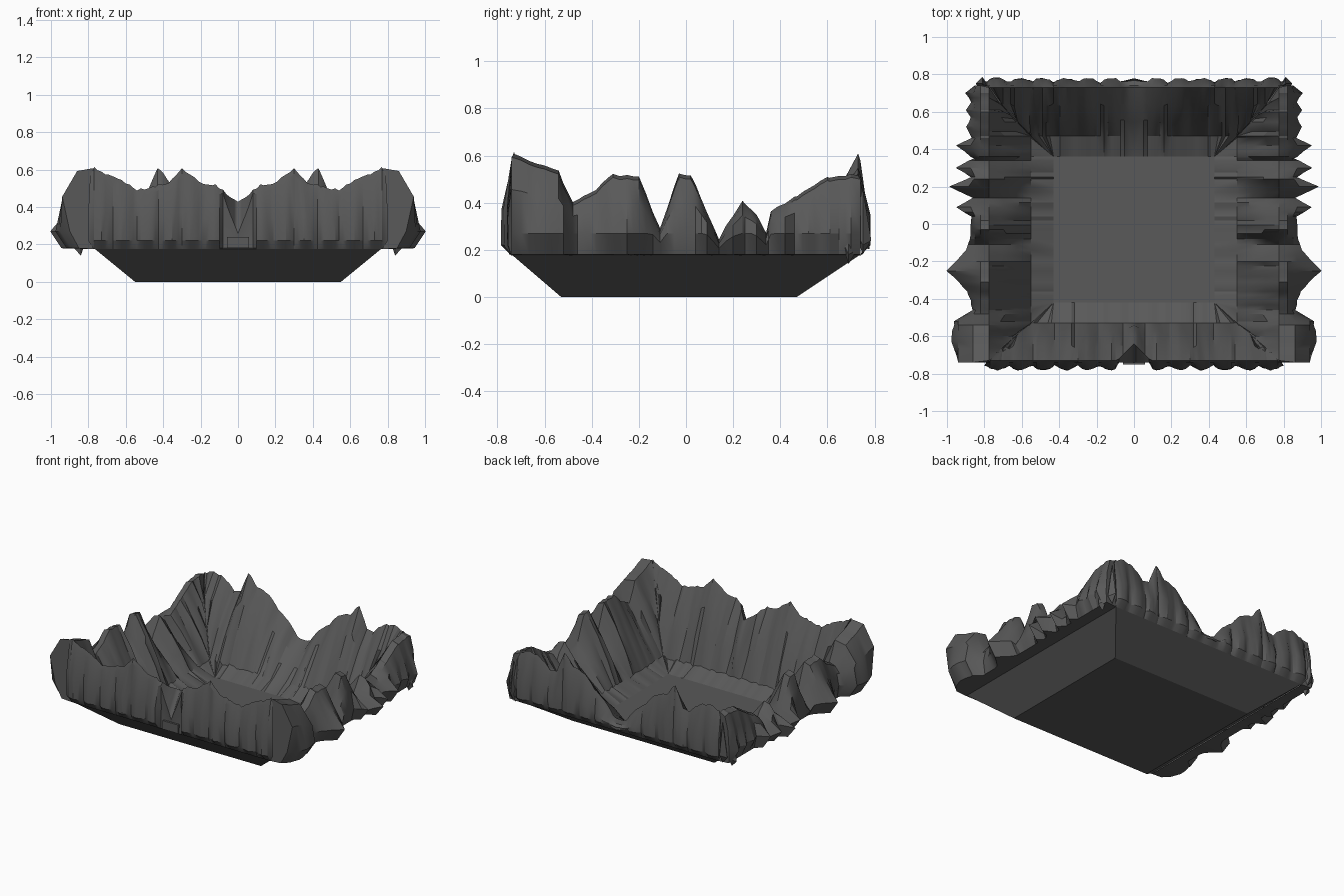
import bpy, bmesh, random, math
from mathutils import Vector

if "Cube" in bpy.data.objects:
    bpy.data.objects.remove(bpy.data.objects["Cube"])

random.seed(7)
rock = bpy.data.materials.new("dark_rock")
rock.diffuse_color = (.1, .1, .1, 1)
rock.use_nodes = True
rock.node_tree.nodes["Principled BSDF"].inputs["Base Color"].default_value = rock.diffuse_color


def lerp(table, t):
    """Piecewise-linear lookup in a list of (t, value) pairs."""
    if t <= table[0][0]:
        return table[0][1]
    for (a, va), (b, vb) in zip(table, table[1:]):
        if t <= b:
            return va + (vb - va) * (t - a) / (b - a)
    return table[-1][1]


def finish(name, bm, up=1, mirror=True):
    bmesh.ops.remove_doubles(bm, verts=bm.verts, dist=0.0005)
    bmesh.ops.recalc_face_normals(bm, faces=bm.faces)
    bm.normal_update()
    if up * sum(f.normal.z * f.calc_area() for f in bm.faces) < 0:
        bmesh.ops.reverse_faces(bm, faces=bm.faces)
    me = bpy.data.meshes.new(name)
    bm.to_mesh(me)
    bm.free()
    me.materials.append(rock)
    ob = bpy.data.objects.new(name, me)
    bpy.context.collection.objects.link(ob)
    if mirror:
        ob.modifiers.new("Mirror", "MIRROR")
    bpy.ops.object.select_all(action='DESELECT')
    ob.select_set(True)
    bpy.context.view_layer.objects.active = ob
    bpy.ops.object.shade_smooth_by_angle(angle=0.5)
    return ob


def stations(keys, step):
    """Key positions plus in-between ones at about the given step."""
    out = []
    for a, b in zip(keys, keys[1:]):
        n = max(1, round((b - a) / step))
        out += [a + (b - a) * i / n for i in range(n)]
    return out + [keys[-1]]


def wall(name, place, along, section, lo, hi, cap=False):
    """Loft cross-sections along a wall; lo/hi trim each row to mitre corners."""
    bm = bmesh.new()
    cols = []
    for s in along:
        cols.append([bm.verts.new(place(min(max(s, l), h), o, z))
                     for (o, z), l, h in zip(section(s), lo, hi)])
    for a, b in zip(cols, cols[1:]):
        for k in range(len(a) - 1):
            bm.faces.new((a[k], a[k + 1], b[k + 1], b[k]))
    if cap:
        for c in (cols[0], cols[-1]):
            bm.faces.new(c[4:])
    return finish(name, bm)


def jit(a):
    return random.uniform(-a, a)


def dome(s):
    """Rounded shard profile, 0 at the creases and 1 in between."""
    return math.sqrt(abs(math.sin(math.pi * (s - .06) / .122)))


# crest heights and outward bulges
front_h = [(0, .43), (.06, .47), (.12, .52), (.19, .52), (.30, .61), (.37, .53),
           (.46, .51), (.54, .49), (.60, .53), (.69, .57), (.77, .61)]
back_h = [(0, .25), (.05, .27), (.12, .36), (.20, .42), (.27, .50), (.36, .53),
          (.43, .61), (.49, .47), (.54, .46), (.62, .53), (.70, .55), (.77, .52)]
side_h = [(-.74, .61), (-.63, .57), (-.54, .53), (-.48, .40), (-.38, .46),
          (-.31, .52), (-.20, .51), (-.11, .29), (-.03, .52), (.02, .52), (.14, .25),
          (.24, .41), (.30, .35), (.34, .27), (.36, .36), (.47, .43), (.60, .51), (.74, .52)]
side_x = [(-.74, .90), (-.70, .95), (-.63, .98), (-.52, .96), (-.46, .86), (-.36, .89),
          (-.25, 1.0), (-.14, .90), (-.05, .87), (.04, .87), (.09, .95), (.14, .86),
          (.20, .99), (.25, .87), (.30, .95), (.35, .86), (.42, .95), (.46, .87), (.52, .90),
          (.57, .87), (.61, .90), (.65, .87), (.70, .90), (.74, .85)]
X_TRIM = [.43, .55, .62, .70, .77, .79, .80, .80, .77]


def long_section(table, inner, front):
    def section(s):
        h = lerp(table, s) + jit(.006)
        out = .745 + .035 * dome(s) + jit(.004)
        top = h - .03
        rim = .73
        if front and s < .09:                       # recessed notch in the middle
            top = h - .17 * (1 - s / .09)
            out = .735
            rim = .64 + s
        d = rim - (inner + .11)
        h0 = .07 + jit(.012)
        bump = .012 - .03 * dome(s) + jit(.006)     # shards bulge into the basin
        return [(inner, .02), (inner + .11, h0),
                (inner + .11 + d * .33 + bump, h0 + (h - h0) * .34),
                (inner + .11 + d * .66 + bump * .7, h0 + (h - h0) * .70),
                (rim, h), (.74, top), (out, .18 + (top - .18) * .5),
                (out - jit(.004), .22), (.74, .175)]
    return section


def side_section(s):
    h = lerp(side_h, s) + jit(.006)
    b = lerp(side_x, s) + jit(.004)
    corner = s < -.5
    bump, h0 = jit(.018), .07 + jit(.012)
    low = min(.27, .17 + (h - .17) * .5)
    return [(.43, .02), (.55, h0),
            (.62 + bump, h0 + (h - h0) * .34), (.70 + bump, h0 + (h - h0) * .70),
            (.775, h), (.86 if corner else .82, h - .015),
            (.94 if corner else .84 + .3 * (b - .84), low + (h - low) * .55),
            (b, low), (max(.85, b - .06), .18), (.77, .175)]


# front and back cliffs (right half, mirrored)
fx = stations([k for k, _ in front_h] + [.80], .02)
wall("front_cliff", lambda s, o, z: (s, -o, z), fx, long_section(front_h, .42, True),
     [0] * 9, X_TRIM)
bx = stations([k for k, _ in back_h] + [.80], .02)
wall("back_cliff", lambda s, o, z: (s, o, z), bx, long_section(back_h, .36, False),
     [0] * 9, X_TRIM)

# side cliffs
keys = sorted(set([k for k, _ in side_h] + [k for k, _ in side_x]))
wall("side_cliff", lambda s, o, z: (o, s, z), stations(keys, .03), side_section,
     [-.42, -.53, -.60, -.67, -.73, -.74, -.74, -.74, -.74, -.74],
     [.36, .47, .56, .64, .73, .74, .74, .74, .74, .74], cap=True)

# thin pointed shards against the rear outer corners
bm = bmesh.new()
for x, y, z, r in ((.81, .75, .30, .04), (.84, .69, .26, .04), (.83, .62, .30, .04)):
    ring = [bm.verts.new((x + dx * r, y + dy * r, z + dz))
            for dx, dy, dz in ((-1, -.6, 0), (0, .9, -.06), (.9, 0, -.08), (0, -1, 0))]
    tip, foot = bm.verts.new((x, y, z + .16)), bm.verts.new((x, y, z - .12))
    for i in range(4):
        bm.faces.new((ring[i], ring[(i + 1) % 4], tip))
        bm.faces.new((ring[(i + 1) % 4], ring[i], foot))
finish("corner_shards", bm)

# small block at the foot of the front notch
bm = bmesh.new()
bmesh.ops.create_cube(bm, size=1)
for v in bm.verts:
    v.co = Vector((v.co.x * .12, -.72 + v.co.y * .06, .21 + v.co.z * .06))
finish("notch_block", bm, mirror=False)

# flat floor
bm = bmesh.new()
bm.faces.new([bm.verts.new(p) for p in
              ((-.43, -.42, .02), (.43, -.42, .02), (.43, .36, .02), (-.43, .36, .02))])
finish("floor", bm, mirror=False)

# tapered underside
bm = bmesh.new()
low = [bm.verts.new(p) for p in ((-.55, -.53, 0), (.55, -.53, 0), (.55, .47, 0), (-.55, .47, 0))]
top = [bm.verts.new(p) for p in
       ((-.77, -.74, .18), (.77, -.74, .18), (.77, .74, .18), (-.77, .74, .18))]
bm.faces.new(low)
for i in range(4):
    j = (i + 1) % 4
    bm.faces.new((low[i], low[j], top[j], top[i]))
finish("base", bm, up=-1, mirror=False)
